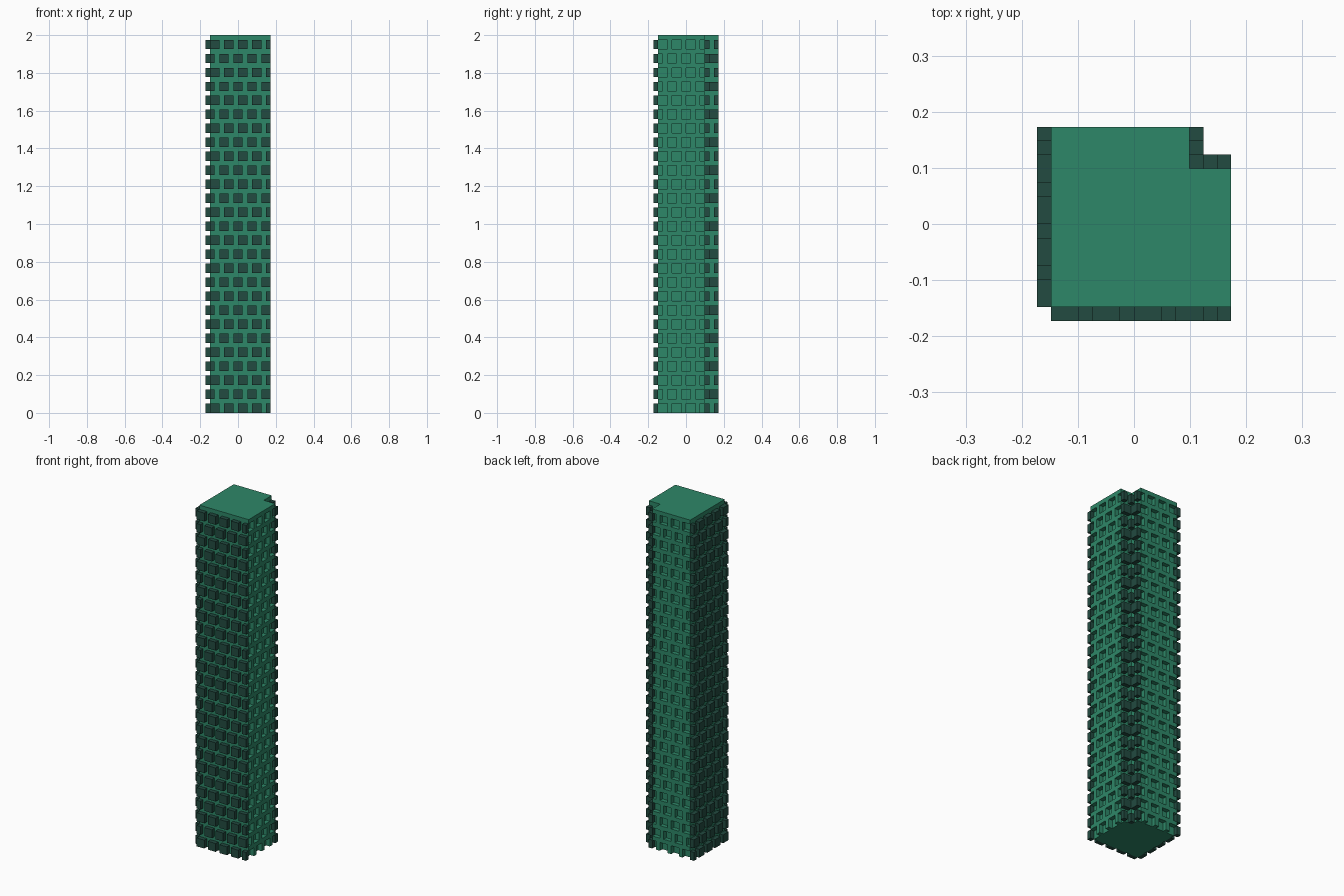
import bpy, bmesh

cube = bpy.data.objects.get("Cube")
if cube:
    bpy.data.objects.remove(cube, do_unlink=True)

ROWS = 27
U = 2 / (ROWS * 3)      # one grid unit: each storey is 3 units high
HALF = 7                # footprint is 14 units wide
NOTCH = 11              # start of the cut-out corner


def material(name, rgb):
    m = bpy.data.materials.new(name)
    m.use_nodes = True
    m.diffuse_color = (*rgb, 1)
    bsdf = next(n for n in m.node_tree.nodes if n.type == 'BSDF_PRINCIPLED')
    bsdf.inputs["Base Color"].default_value = (*rgb, 1)
    return m


green = material("green", (0.027, 0.245, 0.138))
dark_green = material("dark green", (0.016, 0.070, 0.052))


def point(x, y, z):
    return ((x - HALF) * U, (y - HALF) * U, z * U)


def add_prism(bm, outline, z0, z1):
    low = [bm.verts.new(point(x, y, z0)) for x, y in outline]
    high = [bm.verts.new(point(x, y, z1)) for x, y in outline]
    bm.faces.new(low[::-1])
    bm.faces.new(high)
    for i in range(len(low)):
        j = (i + 1) % len(low)
        bm.faces.new((low[i], low[j], high[j], high[i]))


def add_box(bm, depth, along, z, swap):
    """Box on an x-facing wall; swap puts it on the matching y-facing wall."""
    (a, b), (c, d) = (along, depth) if swap else (depth, along)
    add_prism(bm, [(a, c), (b, c), (b, d), (a, d)], *z)


def l_outline(far):
    return [(1, 1), (far, 1), (far, NOTCH), (NOTCH, NOTCH), (NOTCH, far), (1, far)]


def spans(start, end, phase, width):
    """Repeating stretches every 3 units, clipped to a wall."""
    out = []
    for s in range(phase - 3, end, 3):
        a, b = max(s, start), min(s + width, end)
        if b > a:
            out.append((a, b))
    return out


def finish(bm, name, mat):
    bmesh.ops.recalc_face_normals(bm, faces=bm.faces)
    mesh = bpy.data.meshes.new(name)
    bm.to_mesh(mesh)
    bm.free()
    mesh.materials.append(mat)
    bpy.context.collection.objects.link(bpy.data.objects.new(name, mesh))


# Solid core with a full-width roof slab
bm = bmesh.new()
add_prism(bm, l_outline(13), 0, ROWS * 3 - 1)
add_prism(bm, l_outline(14), ROWS * 3 - 1, ROWS * 3)
finish(bm, "tower_core", green)

lattice, blocks = bmesh.new(), bmesh.new()
for row in range(ROWS):
    z = row * 3
    phase = 1 - row % 2          # windows step sideways on every other storey
    for swap in (False, True):
        # Floor bands and mullions framing the recessed windows
        if row < ROWS - 1:
            add_box(lattice, (13, 14), (1, NOTCH), (z + 2, z + 3), swap)
        for s in spans(1, NOTCH, phase + 2, 1):
            add_box(lattice, (13, 14), s, (z, z + 2), swap)
        # Projecting blocks on the two outer walls
        for s in spans(1, 14, phase, 2):
            add_box(blocks, (0, 1), s, (z, z + 2), swap)
        # Projecting blocks inside the corner cut-out
        for a, b in spans(NOTCH, 14, phase, 2):
            if swap and a == NOTCH:
                continue         # the corner cell is shared by both walls
            add_box(blocks, (NOTCH, NOTCH + 1), (a, b), (z, z + 2), swap)
finish(lattice, "window_lattice", green)
finish(blocks, "projecting_blocks", dark_green)
